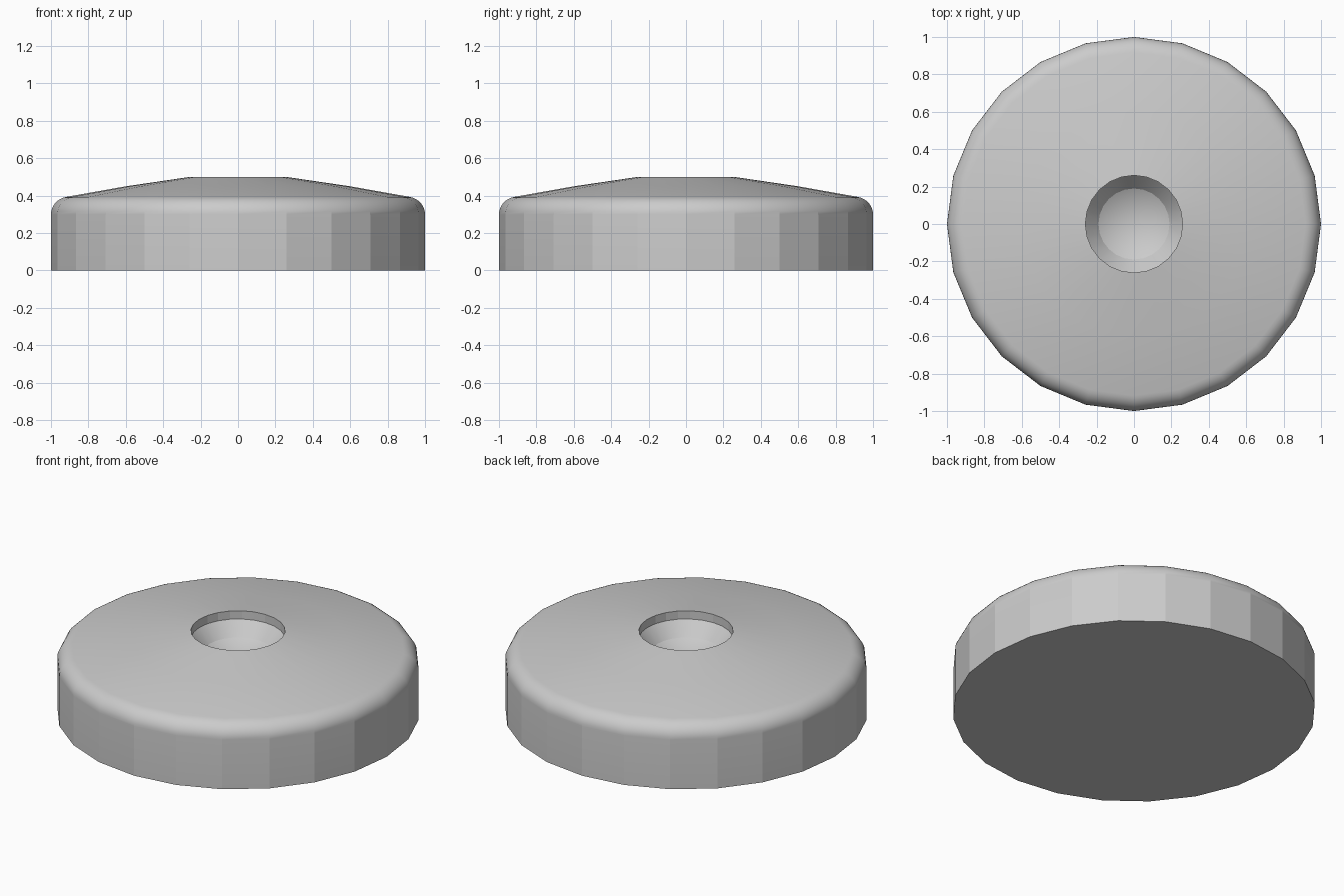
import bpy, bmesh
from math import radians, sin, cos, pi, tau

if "Cube" in bpy.data.objects:
    bpy.data.objects.remove(bpy.data.objects["Cube"])

SIDES = 24

# Half profile: base, rounded shoulder, shallow domed top, recessed bowl
profile = [(0, 0), (1, 0)]
for i in range(9):
    a = i / 8 * radians(80)
    profile.append((0.9 + 0.1 * cos(a), 0.3 + 0.095 * sin(a)))
profile += [(0.6, 0.45), (0.26, 0.5), (0.26, 0.45), (0.19, 0.37), (0, 0.27)]

# Revolve the profile
bm = bmesh.new()
verts = [bm.verts.new((r, 0, z)) for r, z in profile]
edges = [bm.edges.new(pair) for pair in zip(verts, verts[1:])]
bmesh.ops.spin(bm, geom=verts + edges, cent=(0, 0, 0), axis=(0, 0, 1),
               angle=tau, steps=SIDES, use_duplicate=False)
bmesh.ops.remove_doubles(bm, verts=bm.verts, dist=1e-4)
bmesh.ops.recalc_face_normals(bm, faces=bm.faces)

mesh = bpy.data.meshes.new("dished_cap")
bm.to_mesh(mesh)
bm.free()
cap = bpy.data.objects.new("dished_cap", mesh)
bpy.context.collection.objects.link(cap)

# Smooth shoulder, faceted sides
bpy.context.view_layer.objects.active = cap
cap.select_set(True)
bpy.ops.object.shade_smooth_by_angle(angle=radians(14.5))
